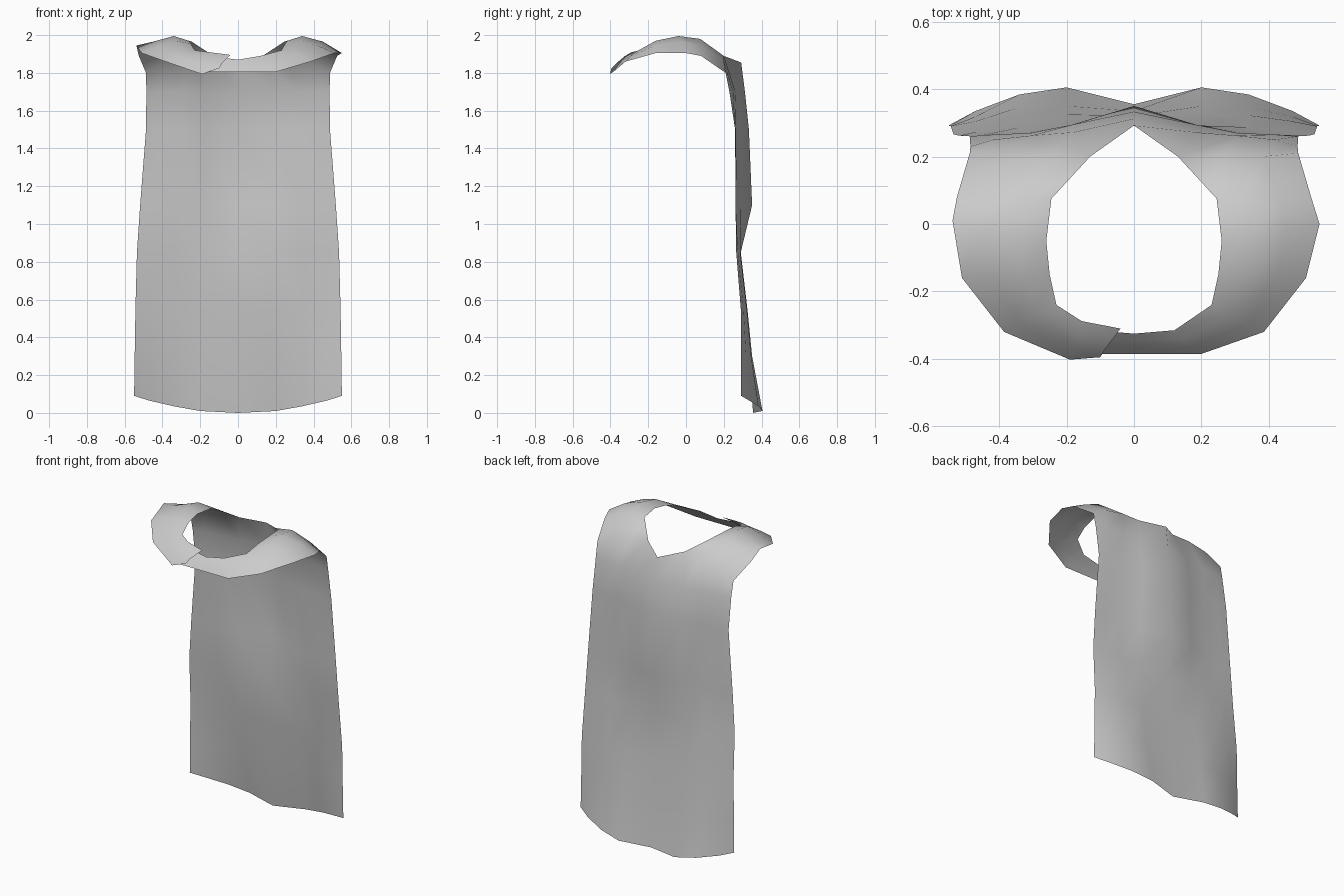
import bpy, bmesh

# Collar stations from the front round to the shoulder blades, inner to outer edge (right half)
COLLAR = [
    [(.23, -.24, 1.92), (.28, -.265, 1.912), (.335, -.295, 1.888), (.385, -.32, 1.86)],
    [(.25, -.15, 1.955), (.33, -.16, 1.97), (.42, -.16, 1.945), (.51, -.16, 1.905)],
    [(.26, -.05, 1.97), (.34, -.04, 1.995), (.45, -.02, 1.965), (.55, 0, 1.905)],
    [(.245, .075, 1.965), (.335, .075, 1.98), (.43, .07, 1.945), (.525, .08, 1.89)],
    [(.13, .2, 1.89), (.25, .2, 1.89), (.38, .2, 1.865), (.487, .21, 1.8)],
]
NECK_BACK = (0, .292, 1.855)

# Back sheet rows: height, half width, depth at each column from centre to edge
SHEET = [
    (1.7, .485, (.312, .272, .262, .25, .23)),
    (1.5, .487, (.333, .295, .27, .265, .26)),
    (1.1, .518, (.35, .292, .268, .264, .262)),
    (.85, .535, (.29, .29, .287, .275, .266)),
    (.55, .543, (.32, .325, .322, .305, .29)),
    (.30, .547, (.335, .35, .345, .318, .29)),
]
COLUMNS = (0, .37, .63, .86, 1)
HEM = [(0, .355, 0), (.2, .405, .01), (.34, .384, .035), (.47, .335, .065), (.55, .292, .09)]

# Front band of the right half, running under the flap of the left half
BAND = [
    [(-.12, -.315, 1.885), (-.145, -.34, 1.86), (-.17, -.363, 1.833), (-.2, -.385, 1.805)],
    [(0, -.325, 1.87), (0, -.345, 1.85), (0, -.365, 1.83), (0, -.385, 1.805)],
    [(.12, -.315, 1.89), (.145, -.34, 1.865), (.17, -.365, 1.835), (.2, -.385, 1.805)],
]
# Overlapping flap of the left half, given before mirroring
FLAP = [
    [(.04, -.31, 1.895), (.06, -.337, 1.875), (.085, -.37, 1.85), (.1, -.395, 1.825)],
    [(.155, -.288, 1.91), (.168, -.325, 1.888), (.178, -.37, 1.845), (.19, -.402, 1.793)],
]


def add_half(bm, front, side):
    """Loft one half of the cape from the front of the collar down to the hem."""
    rows = front + [list(r) for r in COLLAR]
    if side < 0:  # the left shoulder tip is lifted a little
        rows[len(front) + 2][3] = (.538, .01, 1.945)
    rows = [[None] + r for r in rows]
    rows[-1][0] = NECK_BACK
    for z, w, depths in SHEET:
        rows.append([(w * c, y, z) for c, y in zip(COLUMNS, depths)])
    rows.append(HEM)
    grid = [[bm.verts.new((p[0] * side, p[1], p[2])) if p else None for p in r] for r in rows]
    for a, b in zip(grid, grid[1:]):
        for j in range(4):
            quad = [a[j], a[j + 1], b[j + 1], b[j]]
            if all(quad):
                bm.faces.new(quad if side > 0 else quad[::-1])
    # keep only vertices that carry faces
    for v in [v for v in bm.verts if not v.link_faces]:
        bm.verts.remove(v)


bm = bmesh.new()
add_half(bm, BAND, 1)
add_half(bm, FLAP, -1)
# weld the two halves along the centre of the back
bmesh.ops.remove_doubles(bm, verts=[v for v in bm.verts if abs(v.co.x) < 1e-4 and v.co.y > 0], dist=.001)
for f in bm.faces:
    f.smooth = True
mesh = bpy.data.meshes.new("cape")
bm.to_mesh(mesh)
bm.free()

cloth = bpy.data.materials.new("grey_cloth")
cloth.diffuse_color = (.6, .6, .6, 1)
mesh.materials.append(cloth)
cape = bpy.data.objects.new("cape", mesh)
bpy.context.collection.objects.link(cape)
